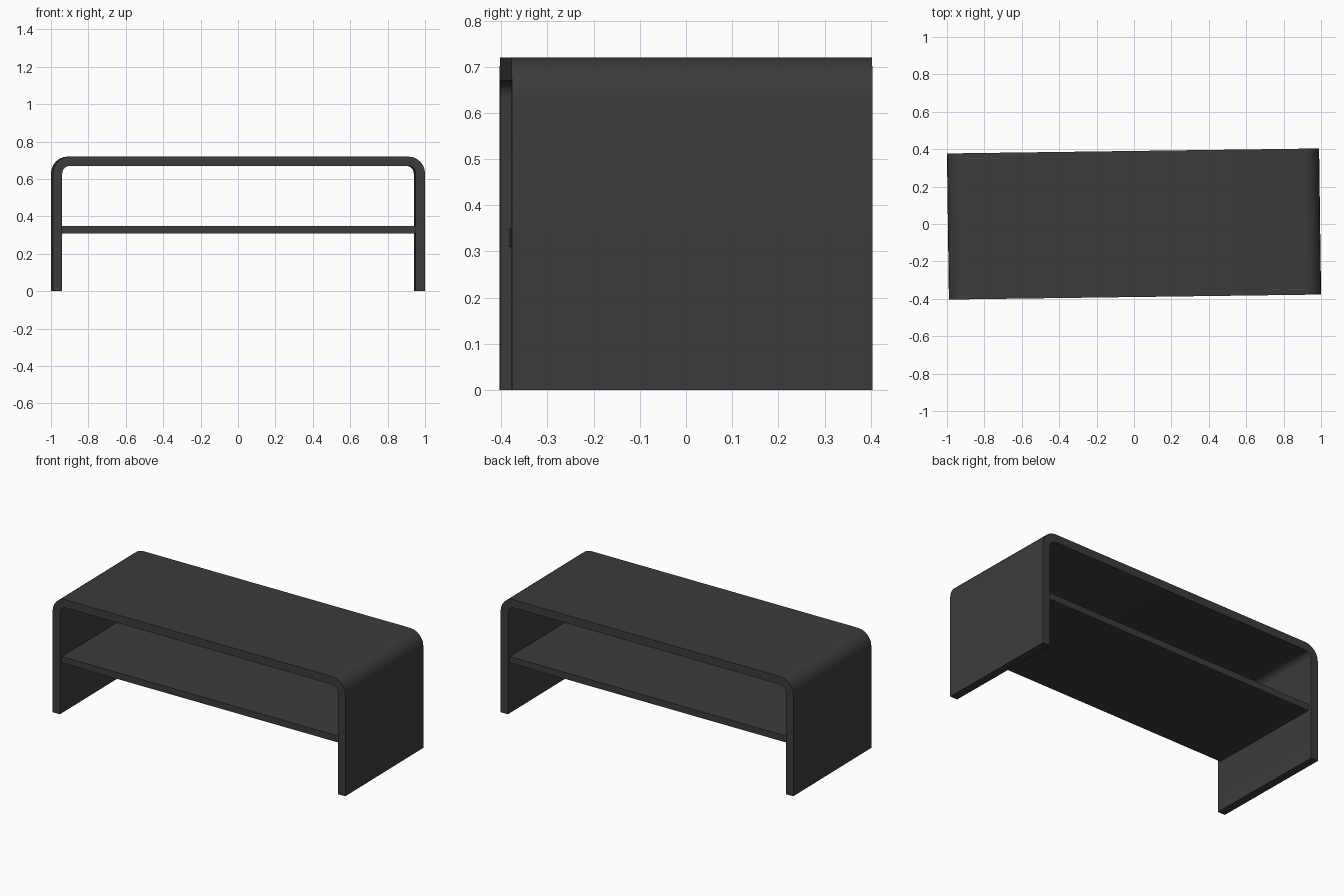
import bpy, bmesh
from math import sin, cos, pi

cube = bpy.data.objects.get("Cube")
if cube:
    bpy.data.objects.remove(cube)

LENGTH, DEPTH, HEIGHT = 1.99, 0.781, 0.72
WALL, RADIUS, STEPS = 0.05, 0.09, 6
TURN = 0.0134  # the whole piece stands slightly turned

mat = bpy.data.materials.new("charcoal grey")
mat.use_nodes = True
colour = (0.045, 0.045, 0.045, 1)
mat.diffuse_color = colour
mat.node_tree.nodes["Principled BSDF"].inputs["Base Color"].default_value = colour


def arch(half, top, radius):
    """Upside-down U outline from the left foot to the right foot."""
    pts = [(half, 0)]
    for i in range(STEPS + 1):
        a = pi / 2 * i / STEPS
        pts.append((half - radius + radius * cos(a), top - radius + radius * sin(a)))
    return pts + [(-x, z) for x, z in reversed(pts)]


def extrude_profile(name, strips, depth):
    """Extrude front-facing polygons along y, centred on y = 0."""
    bm = bmesh.new()
    for strip in strips:
        bm.faces.new([bm.verts.new((x, -depth / 2, z)) for x, z in strip])
    bmesh.ops.remove_doubles(bm, verts=bm.verts, dist=0.0001)
    geom = bmesh.ops.extrude_face_region(bm, geom=bm.faces[:], use_keep_orig=True)
    moved = [v for v in geom["geom"] if isinstance(v, bmesh.types.BMVert)]
    bmesh.ops.translate(bm, verts=moved, vec=(0, depth, 0))
    bmesh.ops.recalc_face_normals(bm, faces=bm.faces[:])
    mesh = bpy.data.meshes.new(name)
    bm.to_mesh(mesh)
    bm.free()
    mesh.materials.append(mat)
    obj = bpy.data.objects.new(name, mesh)
    bpy.context.collection.objects.link(obj)
    obj.rotation_euler.z = TURN
    bpy.ops.object.select_all(action="DESELECT")
    obj.select_set(True)
    bpy.context.view_layer.objects.active = obj
    bpy.ops.object.shade_smooth_by_angle(angle=pi / 6)
    return obj


# Bent shell: top and both side panels in one piece
outer = arch(LENGTH / 2, HEIGHT, RADIUS)
inner = arch(LENGTH / 2 - WALL, HEIGHT - WALL, RADIUS - WALL)
strips = [(outer[i], outer[i + 1], inner[i + 1], inner[i]) for i in range(len(outer) - 1)]
extrude_profile("curved_shell", strips, DEPTH)

# Shelf set slightly back from both open sides
w = LENGTH / 2 - WALL
extrude_profile("shelf", [[(-w, 0.31), (w, 0.31), (w, 0.35), (-w, 0.35)]], DEPTH - 0.04)
